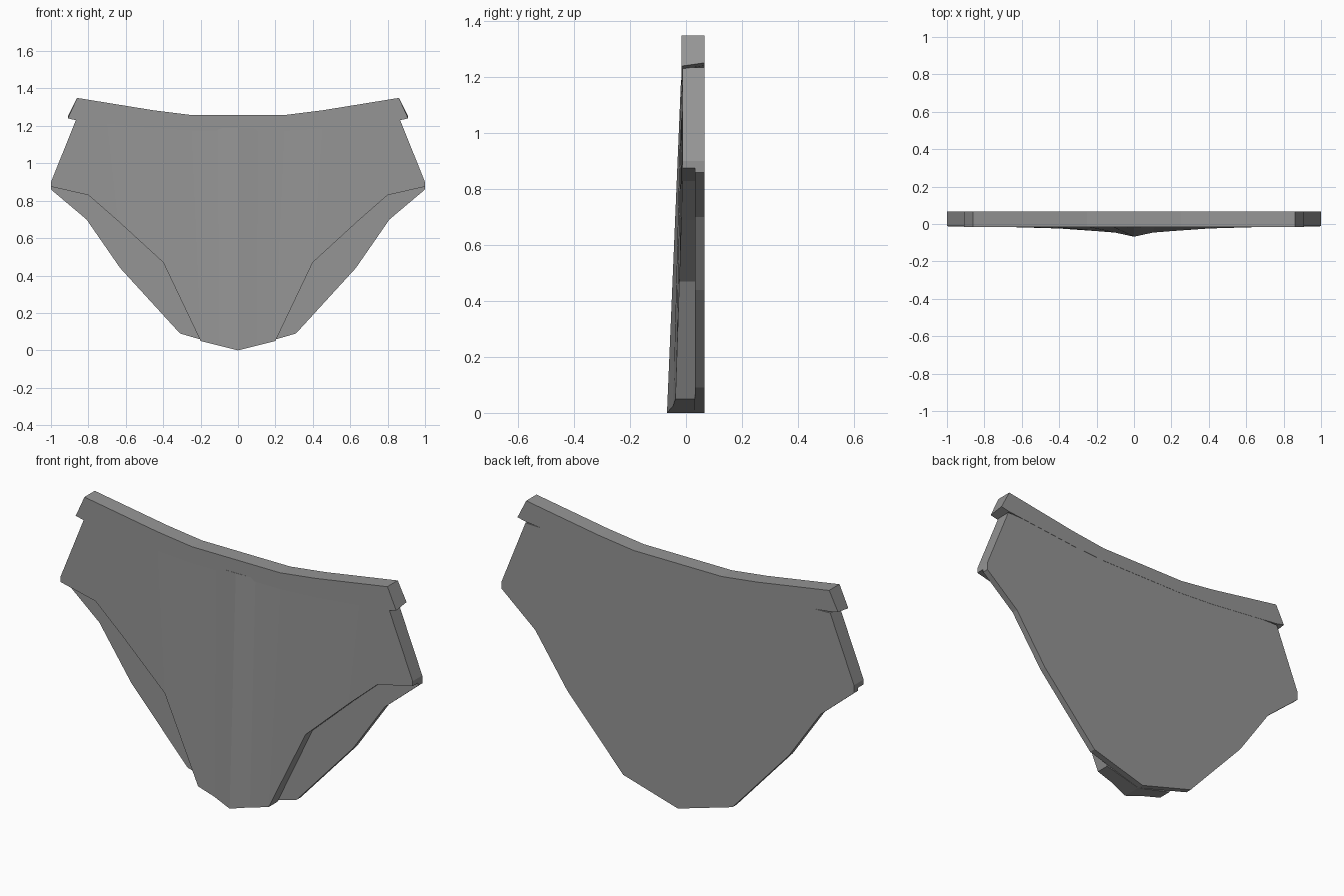
import bpy
import bmesh

cube = bpy.data.objects.get("Cube")
if cube:
    bpy.data.objects.remove(cube, do_unlink=True)

grey = bpy.data.materials.new("plain grey")
grey.use_nodes = True
colour = (0.3, 0.3, 0.3, 1)
grey.diffuse_color = colour
grey.node_tree.nodes["Principled BSDF"].inputs["Base Color"].default_value = colour


def slab(name, half, back, lift=0.0):
    """Loft mirrored columns (lower x, y, z and upper x, y, z) back to a flat plane."""
    columns = half + [((-a[0], *a[1:]), (-b[0], *b[1:])) for a, b in reversed(half[:-1])]
    bm = bmesh.new()
    loops = []
    for low, high in columns:
        loops.append([bm.verts.new(p) for p in (
            low, high, (high[0], back, high[2]), (low[0], back, low[2] + lift))])
    for p, q in zip(loops, loops[1:]):
        for i in range(4):
            j = (i + 1) % 4
            bm.faces.new((p[i], p[j], q[j], q[i]))
    bm.faces.new(loops[0])
    bm.faces.new(loops[-1])
    bmesh.ops.recalc_face_normals(bm, faces=bm.faces)
    mesh = bpy.data.meshes.new(name)
    bm.to_mesh(mesh)
    bm.free()
    mesh.materials.append(grey)
    obj = bpy.data.objects.new(name, mesh)
    bpy.context.collection.objects.link(obj)
    return obj


# Front panel: ridged down the middle and thickest at its lower tip
slab("front_panel", [
    ((1, -.012, .875), (1, -.012, .9)),
    ((.8, -.013, .83), (.865, -.012, 1.235)),
    ((.64, -.017, .69), (.7, -.012, 1.23)),
    ((.4, -.024, .47), (.45, -.013, 1.2)),
    ((.2, -.038, .05), (.25, -.014, 1.19)),
    ((.1, -.046, .025), (.11, -.016, 1.19)),
    ((0, -.068, 0), (0, -.018, 1.19)),
], .033)

# Back panel: wider at the leg openings
front = .033
slab("back_panel", [
    ((1, front, .86), (1, front, .9)),
    ((.81, front, .7), (.865, front, 1.235)),
    ((.63, front, .44), (.7, front, 1.23)),
    ((.31, front, .09), (.45, front, 1.2)),
    ((0, front, 0), (0, front, 1.19)),
], .066)

# Waistband: curved strip that overhangs at both ends
band = -.0165
slab("waistband", [
    ((.91, band, 1.24), (.86, band, 1.35)),
    ((.865, band, 1.23), (.85, band, 1.348)),
    ((.45, band, 1.187), (.45, band, 1.283)),
    ((.25, band, 1.175), (.25, band, 1.258)),
    ((0, band, 1.175), (0, band, 1.258)),
], .067, .012)
